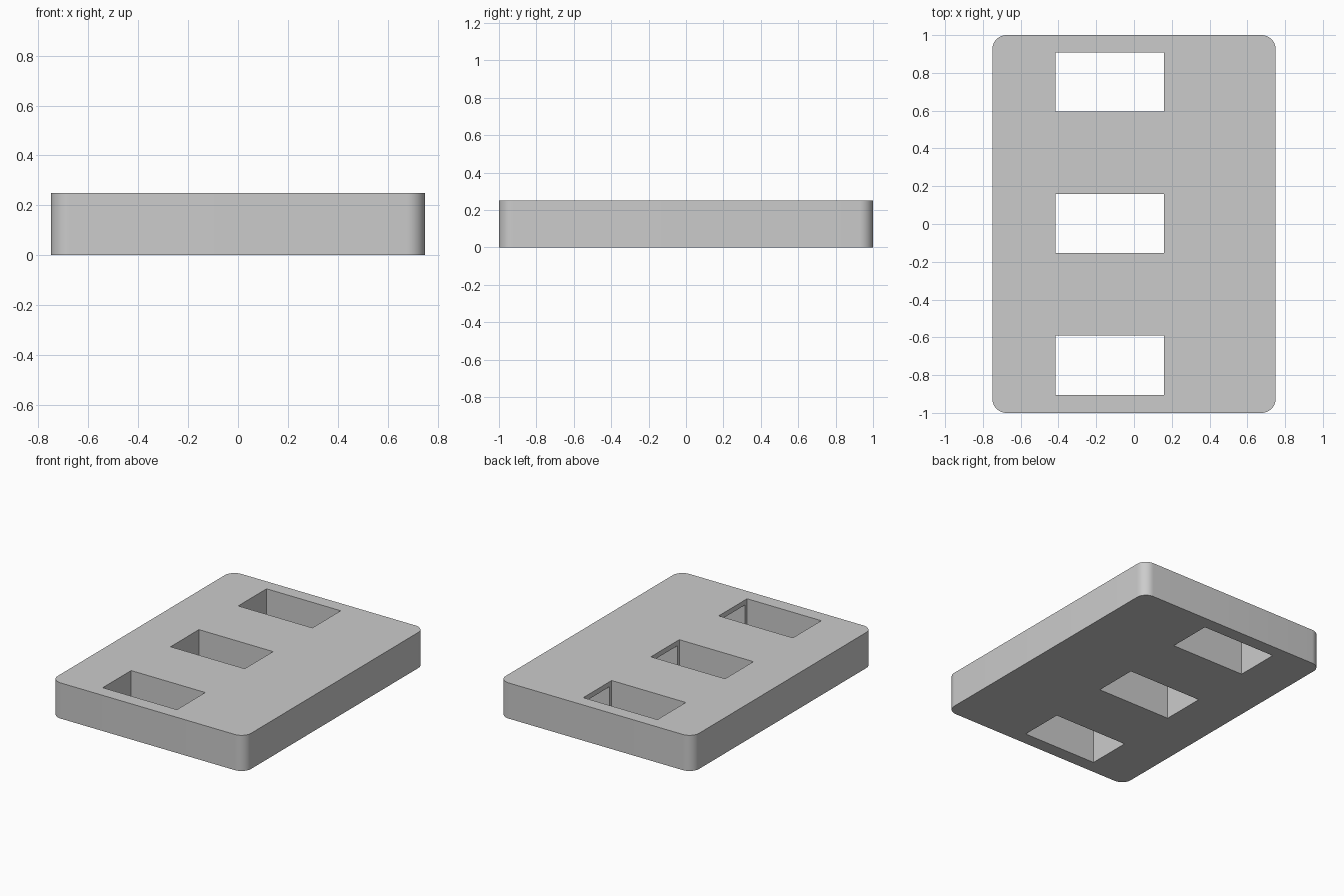
import bpy
import bmesh
from math import radians
from mathutils import Vector

default = bpy.data.objects.get("Cube")
if default:
    bpy.data.objects.remove(default, do_unlink=True)

WIDTH, LENGTH, HEIGHT, CORNER = 1.5, 2.0, 0.25, 0.075
HOLE_X = (-0.415, 0.16)
HOLE_HALF = 0.157
POCKET_END = 0.56
MARGIN_Y, MARGIN_Z = 0.022, 0.035

grey = bpy.data.materials.new("plain grey")
grey.use_nodes = True
colour = (0.6, 0.6, 0.6, 1)
grey.diffuse_color = colour
grey.node_tree.nodes["Principled BSDF"].inputs["Base Color"].default_value = colour


def make_box(name, low, high, corner=0):
    """Box between two corners, optionally with rounded upright edges."""
    low, high = Vector(low), Vector(high)
    bm = bmesh.new()
    bmesh.ops.create_cube(bm, size=1)
    for v in bm.verts:
        v.co = (low + high) / 2 + v.co * (high - low)
    if corner:
        upright = [e for e in bm.edges
                   if abs(e.verts[0].co.z - e.verts[1].co.z) > 0.01]
        bmesh.ops.bevel(bm, geom=upright, offset=corner, segments=10,
                        profile=0.5, affect='EDGES')
    mesh = bpy.data.meshes.new(name)
    bm.to_mesh(mesh)
    bm.free()
    mesh.materials.append(grey)
    obj = bpy.data.objects.new(name, mesh)
    bpy.context.collection.objects.link(obj)
    return obj


def cut(target, cutter):
    """Subtract the cutter from the target, then discard it."""
    cutter.hide_render = True
    mod = target.modifiers.new("cut", 'BOOLEAN')
    mod.operation = 'DIFFERENCE'
    mod.solver = 'EXACT'
    mod.object = cutter
    bpy.ops.object.modifier_apply(modifier=mod.name)
    bpy.data.objects.remove(cutter, do_unlink=True)


# Rounded plate
plate = make_box("plate", (-WIDTH / 2, -LENGTH / 2, 0),
                 (WIDTH / 2, LENGTH / 2, HEIGHT), CORNER)
bpy.ops.object.select_all(action='DESELECT')
bpy.context.view_layer.objects.active = plate
plate.select_set(True)

# Three through holes, each with a pocket reaching into the wide side
for y in (-0.748, 0.003, 0.752):
    cut(plate, make_box("hole_cutter", (HOLE_X[0], y - HOLE_HALF, -0.1),
                        (HOLE_X[1], y + HOLE_HALF, HEIGHT + 0.1)))
    reach = HOLE_HALF - MARGIN_Y
    cut(plate, make_box("pocket_cutter", (HOLE_X[1] - 0.1, y - reach, MARGIN_Z),
                        (POCKET_END, y + reach, HEIGHT - MARGIN_Z)))

bpy.ops.object.shade_smooth_by_angle(angle=radians(30))
